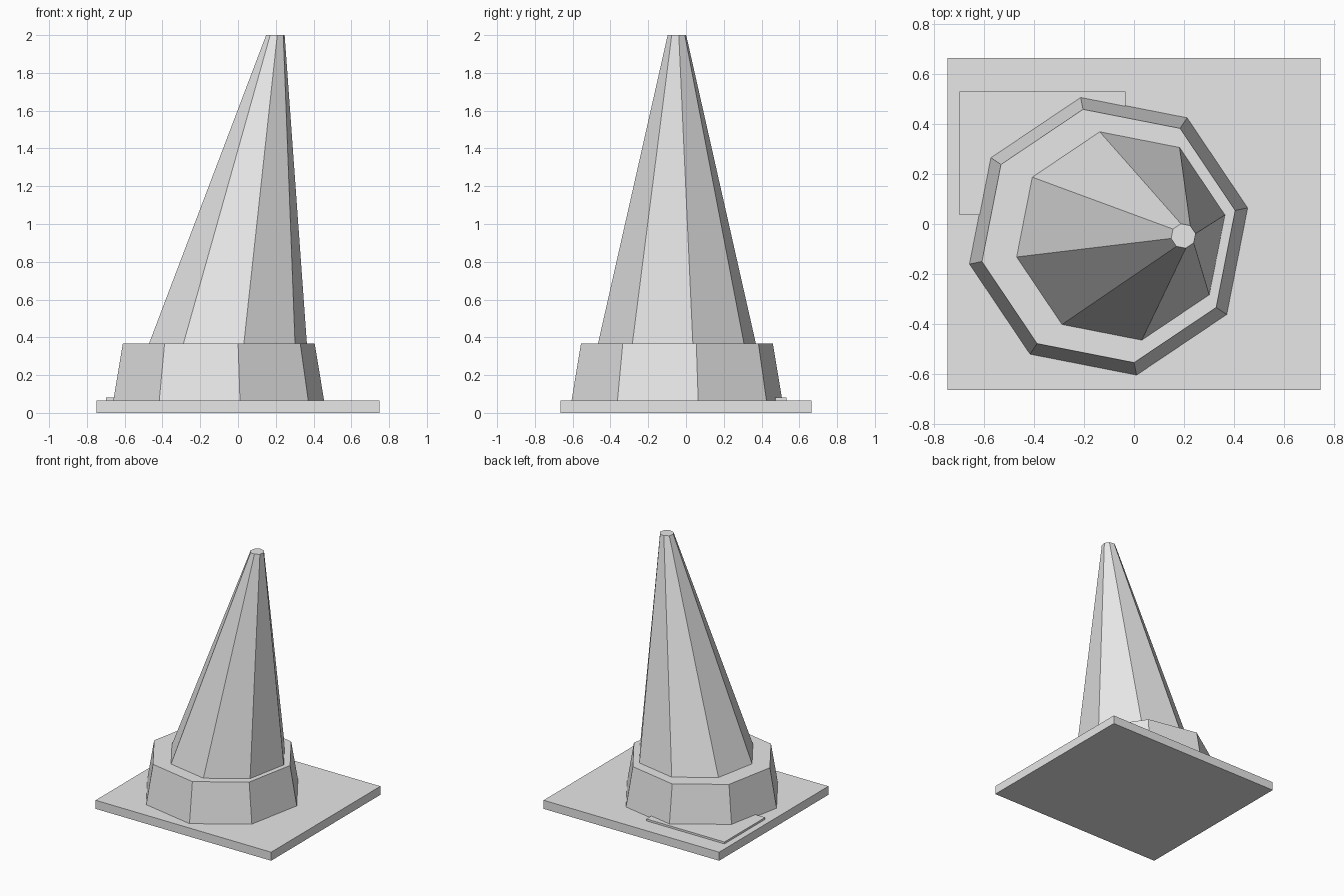
import bpy, bmesh, math

if "Cube" in bpy.data.objects:
    bpy.data.objects.remove(bpy.data.objects["Cube"])

grey = bpy.data.materials.new("light_grey")
grey.diffuse_color = (0.8, 0.8, 0.8, 1.0)
grey.use_nodes = True
grey.node_tree.nodes["Principled BSDF"].inputs["Base Color"].default_value = grey.diffuse_color


def finish(name, bm):
    bmesh.ops.recalc_face_normals(bm, faces=bm.faces)
    mesh = bpy.data.meshes.new(name)
    bm.to_mesh(mesh)
    bm.free()
    mesh.materials.append(grey)
    obj = bpy.data.objects.new(name, mesh)
    bpy.context.collection.objects.link(obj)
    return obj


def slab(name, x0, x1, y0, y1, z0, z1):
    bm = bmesh.new()
    bmesh.ops.create_cube(bm, size=1)
    for v in bm.verts:
        v.co = (x1 if v.co.x > 0 else x0,
                y1 if v.co.y > 0 else y0,
                z1 if v.co.z > 0 else z0)
    return finish(name, bm)


def frustum(name, bottom, top, sides=8, turn=math.radians(11.4)):
    # each end is (centre x, centre y, height, radius)
    bm = bmesh.new()
    rings = []
    for cx, cy, z, r in (bottom, top):
        angles = [turn + i * math.tau / sides for i in range(sides)]
        rings.append([bm.verts.new((cx + r * math.cos(a), cy + r * math.sin(a), z))
                      for a in angles])
    low, high = rings
    bm.faces.new(low[::-1])
    bm.faces.new(high)
    for i in range(sides):
        j = (i + 1) % sides
        bm.faces.new((low[i], low[j], high[j], high[i]))
    return finish(name, bm)


# Flat rectangular foot and the thin plate at its back left corner
slab("base_slab", -0.748, 0.748, -0.665, 0.665, 0, 0.066)
slab("thin_plate", -0.70, -0.035, 0.037, 0.532, 0.066, 0.081)

# Octagonal collar and the leaning spire above it
frustum("collar", (-0.102, -0.048, 0.066, 0.569), (-0.102, -0.048, 0.368, 0.518))
frustum("leaning_spire", (-0.053, -0.048, 0.368, 0.426), (0.198, -0.048, 2.0, 0.05))
